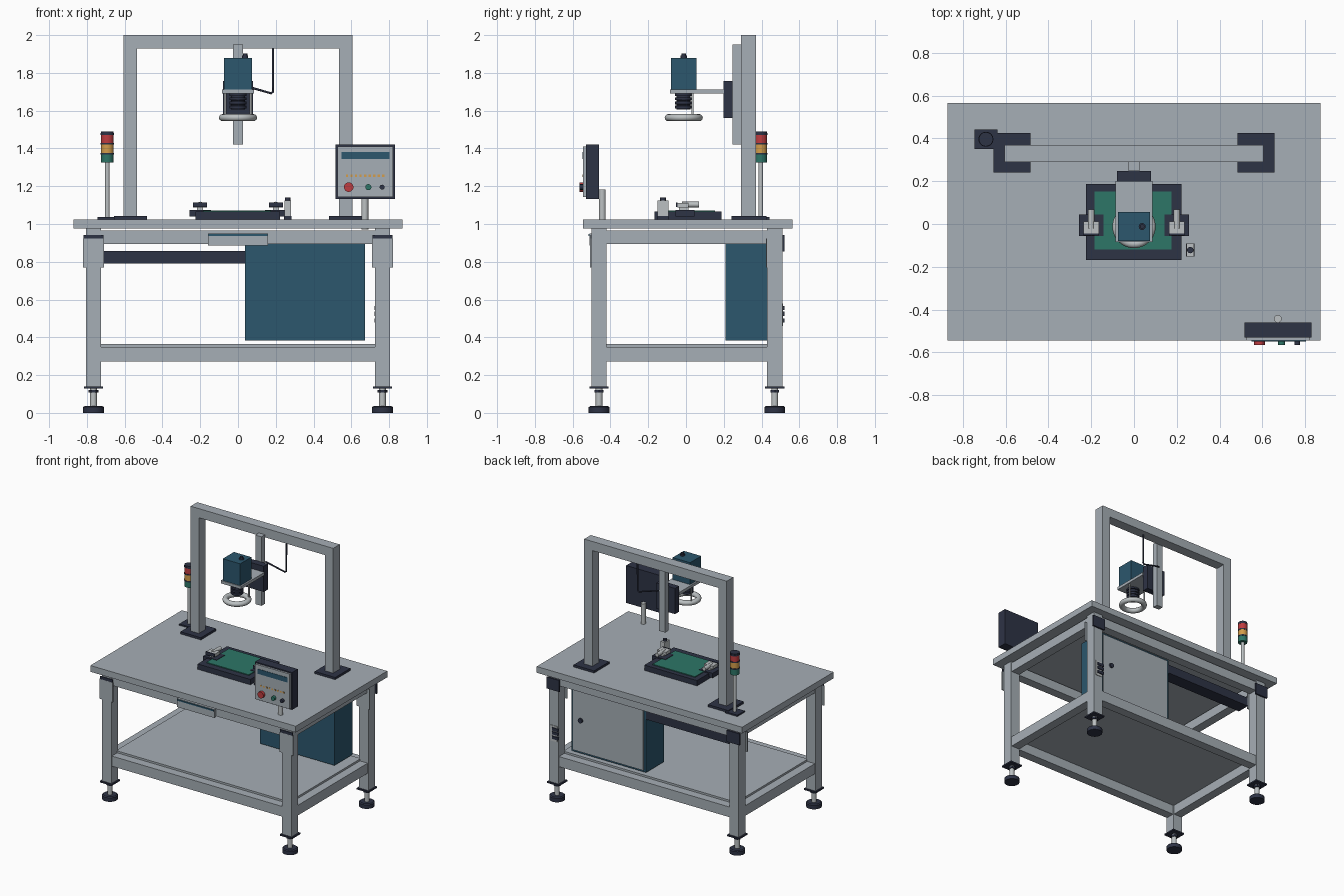
import bpy, bmesh, math
from mathutils import Vector

if "Cube" in bpy.data.objects:
    bpy.data.objects.remove(bpy.data.objects["Cube"])


def mat(name, r, g, b):
    m = bpy.data.materials.new(name)
    m.diffuse_color = (r, g, b, 1)
    m.use_nodes = True
    m.node_tree.nodes["Principled BSDF"].inputs["Base Color"].default_value = m.diffuse_color
    return m


GREY = mat("frame grey", 0.38, 0.425, 0.465)
PALE = mat("pale metal", 0.50, 0.53, 0.54)
DARK = mat("dark navy", 0.027, 0.033, 0.060)
BLUE = mat("steel blue", 0.025, 0.095, 0.155)
GREEN = mat("board green", 0.026, 0.18, 0.135)
RED = mat("signal red", 0.52, 0.045, 0.05)
AMBER = mat("signal amber", 0.66, 0.34, 0.07)


def finish(name, bm, m):
    me = bpy.data.meshes.new(name)
    bm.to_mesh(me)
    bm.free()
    ob = bpy.data.objects.new(name, me)
    bpy.context.collection.objects.link(ob)
    me.materials.append(m)
    return ob


def smooth(ob):
    bpy.ops.object.select_all(action='DESELECT')
    bpy.context.view_layer.objects.active = ob
    ob.select_set(True)
    bpy.ops.object.shade_smooth_by_angle(angle=math.radians(35))
    return ob


def box(name, x, y, z, m):
    """Box from (min, max) pairs."""
    bm = bmesh.new()
    bmesh.ops.create_cube(bm, size=1)
    for v in bm.verts:
        v.co = Vector([(a + b) / 2 + c * (b - a) for (a, b), c in zip((x, y, z), v.co)])
    return finish(name, bm, m)


def lathe(name, c, profile, m, axis='Z', n=32):
    """Spin (radius, height) points about an axis through c; closes at radius 0."""
    bm = bmesh.new()
    vs = [bm.verts.new((r, 0, h)) for r, h in profile]
    es = [bm.edges.new(p) for p in zip(vs, vs[1:])]
    bmesh.ops.spin(bm, geom=vs + es, axis=(0, 0, 1), cent=(0, 0, 0),
                   angle=2 * math.pi, steps=n, use_duplicate=False)
    bmesh.ops.remove_doubles(bm, verts=bm.verts, dist=1e-5)
    bmesh.ops.recalc_face_normals(bm, faces=bm.faces)
    for v in bm.verts:
        if axis == 'Y':
            v.co = Vector((v.co.x, -v.co.z, v.co.y))
        v.co += Vector(c)
    return smooth(finish(name, bm, m))


def cyl(name, c, r, h, m, axis='Z', n=32):
    return lathe(name, c, [(0, 0), (r, 0), (r, h), (0, h)], m, axis, n)


def span(c, half):
    return (c - half, c + half)


# Table top, legs, levelling feet and corner gussets
LX, YF, YB = 0.765, -0.46, 0.47
box("table_top", (-0.872, 0.872), (-0.545, 0.565), (0.977, 1.025), GREY)
for sx, side in ((-1, "left"), (1, "right")):
    for y, end in ((YF, "front"), (YB, "back")):
        t, x = f"{end}_{side}", sx * LX
        box("leg_" + t, span(x, 0.04), span(y, 0.04), (0.14, 0.977), GREY)
        box("foot_plate_" + t, span(x, 0.051), span(y, 0.051), (0.13, 0.141), DARK)
        cyl("foot_stem_" + t, (x, y, 0.03), 0.018, 0.1, PALE, n=20)
        cyl("foot_nut_" + t, (x, y, 0.108), 0.027, 0.014, DARK, n=6)
        lathe("foot_pad_" + t, (x, y, 0),
              [(0, 0), (0.055, 0), (0.055, 0.03), (0.047, 0.036), (0, 0.036)], DARK)
        box("leg_bracket_" + t, span(x, 0.056), (y - 0.047, y - 0.04), (0.77, 0.922), GREY)
        s = -1 if y < 0 else 1
        d = sorted((y + s * 0.04, y + s * (0.046 if s < 0 else 0.052)))
        box("corner_gusset_" + t, span(x, 0.054), d, (0.855, 0.943), DARK)
    for z, n in (((0.893, 0.965), "top"), ((0.272, 0.35), "bottom")):
        box(f"{n}_side_rail_{side}", span(sx * LX, 0.035), (YF + 0.04, YB - 0.04), z, GREY)
for y, end in ((YF, "front"), (YB, "back")):
    for z, n in (((0.893, 0.965), "top"), ((0.272, 0.35), "bottom")):
        box(f"{n}_rail_{end}", (-LX + 0.04, LX - 0.04), span(y, 0.035), z, GREY)
box("lower_shelf", (-0.735, 0.735), (-0.43, 0.44), (0.345, 0.365), GREY)

# Tool drawer on the front rail
box("drawer_front", (-0.158, 0.158), (-0.512, -0.49), (0.885, 0.95), GREY)
box("drawer_handle", (-0.155, 0.155), (-0.517, -0.512), (0.936, 0.946), BLUE)

# Electrical cabinet, door facing the back
box("cabinet", (0.038, 0.672), (0.21, 0.43), (0.382, 0.893), BLUE)
box("cabinet_door", (0.055, 0.655), (0.43, 0.44), (0.397, 0.878), GREY)
cyl("cabinet_lock", (0.585, 0.452, 0.64), 0.018, 0.013, DARK, 'Y', 20)

# Cable tray, an open channel
box("cable_tray_floor", (-0.712, 0.04), (0.33, 0.43), (0.79, 0.798), DARK)
for y in ((0.33, 0.338), (0.422, 0.43)):
    box("cable_tray_wall", (-0.712, 0.04), y, (0.79, 0.858), DARK)

# Power inlet on the back right leg
box("power_inlet_plate", (0.735, 0.79), (0.51, 0.514), (0.46, 0.58), PALE)
for z in (0.49, 0.525, 0.555):
    box("power_inlet_socket", (0.722, 0.775), (0.51, 0.521), span(z, 0.011), DARK)

# Gantry
GY = (0.29, 0.37)
for s in (-1, 1):
    box("gantry_base", span(s * 0.57, 0.087), (0.24, 0.425), (1.025, 1.042), DARK)
    box("gantry_post", span(s * 0.57, 0.035), GY, (1.042, 1.93), GREY)
box("gantry_beam", (-0.605, 0.605), GY, (1.93, 2.0), GREY)
box("slide_column", (-0.026, 0.026), (0.247, 0.29), (1.42, 1.95), GREY)
box("slide_carriage", (-0.08, 0.08), (0.198, 0.247), (1.56, 1.757), DARK)
box("camera_arm", (-0.086, 0.086), (-0.085, 0.2), (1.69, 1.712), GREY)

# Camera, ribbed lens and ring light
CY = -0.012
box("camera_body", (-0.074, 0.074), (-0.079, 0.056), (1.712, 1.88), BLUE)
lathe("camera_connector", (0.038, CY, 1.88),
      [(0, 0), (0.016, 0), (0.016, 0.012), (0.011, 0.012), (0.011, 0.022), (0, 0.022)], DARK, n=20)
prof = [(0, 0)]
for i in range(4):
    z = i * 0.022
    prof += [(0.037, z), (0.037, z + 0.006), (0.046, z + 0.007), (0.046, z + 0.021)]
lathe("lens_barrel", (0, CY, 1.605), prof + [(0, 0.087)], DARK)
ring = [(0.081 + 0.02 * math.cos(a), 0.019 * math.sin(a))
        for a in (i * math.pi / 6 for i in range(13))]
lathe("ring_light", (0, CY, 1.563), ring, PALE, n=48)
for s in (-1, 1):
    cyl("ring_light_rod", (s * 0.068, 0.035, 1.57), 0.006, 0.122, PALE, n=12)

# Camera cable
cu = bpy.data.curves.new("camera_cable", 'CURVE')
cu.dimensions, cu.bevel_depth, cu.bevel_resolution = '3D', 0.006, 2
sp = cu.splines.new('POLY')
pts = [(0.02, 0.305, 1.735), (0.07, 0.31, 1.722), (0.175, 0.32, 1.692),
       (0.185, 0.322, 1.70), (0.185, 0.325, 1.935)]
sp.points.add(len(pts) - 1)
for p, co in zip(sp.points, pts):
    p.co = (*co, 1)
cable = bpy.data.objects.new("camera_cable", cu)
bpy.context.collection.objects.link(cable)
cu.materials.append(DARK)

# Fixture tray with circuit board and two toggle clamps
box("fixture_base", (-0.225, 0.222), (-0.168, 0.188), (1.025, 1.066), DARK)
box("circuit_board", (-0.184, 0.176), (-0.12, 0.153), (1.066, 1.072), GREEN)
for s in (-1, 1):
    x = s * 0.2
    box("clamp_base", span(x, 0.057), span(-0.005, 0.05), (1.04, 1.075), DARK)
    box("clamp_post", span(x, 0.016), span(-0.012, 0.025), (1.075, 1.092), PALE)
    box("clamp_jaw", span(x, 0.037), (-0.045, 0.012), (1.088, 1.112), PALE)
    box("clamp_jaw_face", span(x, 0.037), (-0.053, -0.045), (1.09, 1.114), DARK)
    cyl("clamp_lever", (x, 0.068, 1.103), 0.015, 0.09, PALE, 'Y', 16)

# Sensor beside the fixture
box("sensor_foot", span(0.263, 0.02), span(-0.122, 0.03), (1.025, 1.042), DARK)
box("sensor_body", span(0.263, 0.018), span(-0.122, 0.03), (1.042, 1.125), PALE)
cyl("sensor_cap", (0.263, -0.122, 1.125), 0.015, 0.014, DARK, n=16)

# Signal tower
TX, TY = -0.692, 0.396
box("tower_base", span(TX, 0.053), span(TY, 0.045), (1.025, 1.036), DARK)
cyl("tower_pole", (TX, TY, 1.036), 0.012, 0.29, PALE, n=20)
for i, (m, n) in enumerate(((GREEN, "green"), (AMBER, "amber"), (RED, "red"))):
    z = 1.325 + i * 0.052
    cyl(f"tower_lamp_{n}", (TX, TY, z), 0.033, 0.043, m)
    cyl("tower_collar", (TX, TY, z + 0.043), 0.035, 0.009, DARK)
cyl("tower_cap", (TX, TY, 1.481), 0.033, 0.009, DARK)

# Operator panel
cyl("panel_post", (0.672, -0.443, 0.97), 0.018, 0.212, PALE, n=24)
box("panel_case", (0.517, 0.83), (-0.53, -0.46), (1.133, 1.42), DARK)
box("panel_face", (0.526, 0.821), (-0.545, -0.53), (1.142, 1.411), GREY)
box("panel_screen", (0.548, 0.803), (-0.548, -0.545), (1.343, 1.38), BLUE)
for i in range(9):
    box("panel_indicator", span(0.577 + i * 0.024, 0.006), (-0.547, -0.545), (1.25, 1.262), AMBER)
for x, r, m, n in ((0.586, 0.025, RED, "stop"), (0.69, 0.016, GREEN, "start"),
                   (0.763, 0.013, DARK, "reset")):
    cyl(f"{n}_button", (x, -0.545, 1.195), r, 0.02, m, 'Y', 24)
